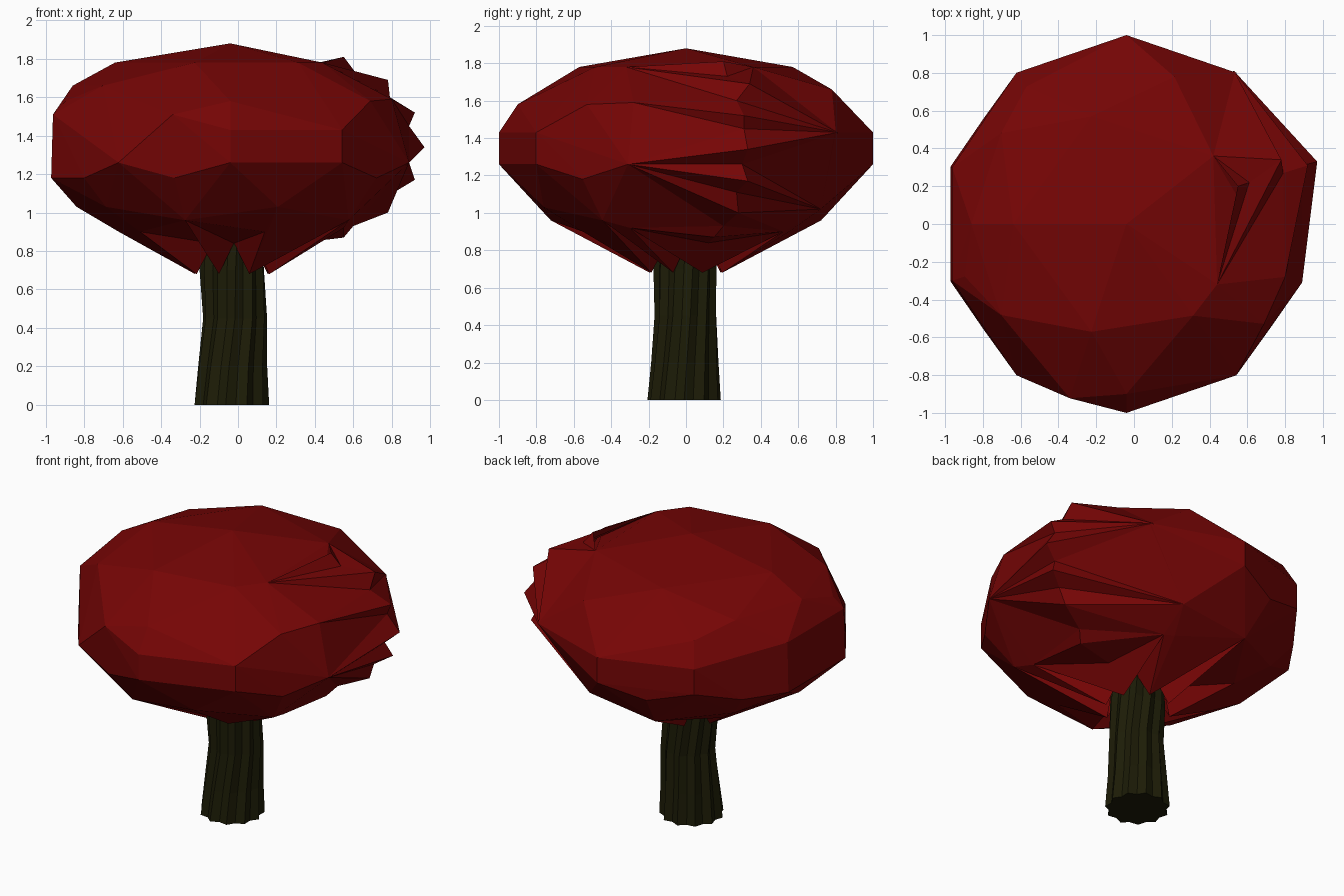
import bpy, bmesh, math
from mathutils import Vector

cube = bpy.data.objects.get("Cube")
if cube:
    bpy.data.objects.remove(cube)


def material(name, rgb):
    m = bpy.data.materials.new(name)
    m.use_nodes = True
    m.diffuse_color = (*rgb, 1)
    m.node_tree.nodes["Principled BSDF"].inputs["Base Color"].default_value = (*rgb, 1)
    return m


def finish(name, bm, mat):
    mesh = bpy.data.meshes.new(name)
    bm.normal_update()
    bm.to_mesh(mesh)
    bm.free()
    mesh.materials.append(mat)
    obj = bpy.data.objects.new(name, mesh)
    bpy.context.collection.objects.link(obj)
    return obj


def polar(cx, cy, r, deg, z):
    a = math.radians(deg)
    return Vector((cx + r * math.cos(a), cy + r * math.sin(a), z))


red = material("dark red leaves", (0.18, 0.0015, 0.0015))
bark = material("dark olive bark", (0.012, 0.0115, 0.002))
CX = -0.04

# Anchors where the pleats on the left side meet the smooth crown
front_top, front_mid = (0.44, -0.32, 1.78), (0.80, -0.28, 1.59)
front_low, front_base = (0.89, -0.31, 1.26), (0.55, -0.30, 0.92)
back_top, back_mid = (0.42, 0.36, 1.78), (0.53, 0.81, 1.43)
back_low, back_base = (0.21, 0.72, 1.02), (0.20, 0.52, 0.90)

# Crown: faceted hull through rings of points (radius, height, angles)
rings = [
    (0.60, 1.78, (108, 180, 252, 306)),
    (0.82, 1.66, (72, 144, 180, 216)),
    (0.90, 1.58, (126, 198, 270, 324)),
    (0.99, 1.43, (54, 126, 306)),
    (0.99, 1.26, (126, 234, 306)),
    (1.00, 1.43, (90, 270)),
    (1.00, 1.26, (90, 270)),
    (0.97, 1.51, (162, 198, 252)),
    (0.98, 1.18, (162, 198)),
    (0.94, 1.18, (252, 216, 144, 108, 324)),
    (0.80, 1.03, (180, 216, 144, 288)),
    (0.76, 0.96, (108, 252, 324)),
    (0.58, 0.90, (72, 108, 144, 180, 216, 252, 288)),
]
bm = bmesh.new()
bm.verts.new((CX, 0, 1.88))
for r, z, angles in rings:
    for a in angles:
        bm.verts.new(polar(CX, 0, r, a, z))
for p in (front_top, front_mid, front_low, front_base, back_top, back_low, back_base):
    bm.verts.new(p)
SPIKES = 8
skirt = [bm.verts.new(polar(-0.03, 0, 0.205, 3 + 180 * i / SPIKES, 0.68))
         for i in range(2 * SPIKES)]
bmesh.ops.convex_hull(bm, input=bm.verts)
bmesh.ops.delete(bm, geom=[v for v in bm.verts if not v.link_faces], context='VERTS')
# Open the underside and pull every other rim point up along the trunk
cap = [f for f in bm.faces if all(v.co.z < 0.69 for v in f.verts)]
bmesh.ops.delete(bm, geom=cap, context='FACES_ONLY')
for v in skirt[::2]:
    if v.is_valid:
        v.co = Vector((-0.03 + (v.co.x + 0.03) * 0.75, v.co.y * 0.75, 0.84))
bmesh.ops.recalc_face_normals(bm, faces=bm.faces)
finish("crown", bm, red)

# Pleats: jagged ridge fanned out to the anchors on both sides
pleats = [
    (front_top, (0.55, 0.20, 1.81), back_top),
    (front_top, (0.61, 0.22, 1.73), back_top),
    (front_top, (0.78, 0.34, 1.69), back_top),
    (front_mid, (0.79, 0.27, 1.60), back_mid),
    (front_mid, (0.92, 0.31, 1.52), back_mid),
    (front_mid, (0.89, 0.31, 1.45), back_mid),
    (front_low, (0.97, 0.33, 1.34), back_mid),
    (front_low, (0.88, 0.30, 1.26), back_low),
    (front_low, (0.92, 0.33, 1.17), back_low),
    (front_low, (0.82, 0.27, 1.11), back_low),
    (front_low, (0.78, 0.28, 1.00), back_low),
    (front_base, (0.60, 0.20, 0.93), back_base),
    (front_base, (0.55, 0.15, 0.87), back_base),
    (front_base, (0.14, 0.10, 0.82), back_base),
]
bm = bmesh.new()
rows = [[bm.verts.new(p) for p in row] for row in pleats]
for upper, lower in zip(rows, rows[1:]):
    for i in (0, 1):
        bm.faces.new((upper[i], lower[i], lower[i + 1], upper[i + 1]))
bmesh.ops.triangulate(bm, faces=bm.faces)
bmesh.ops.remove_doubles(bm, verts=bm.verts, dist=0.0001)
finish("crown_pleats", bm, red)

# Trunk: ribbed column, slightly twisted and bent
RIBS = 11
levels = [(0, -0.036, -0.01, 0.198, 0), (0.2, -0.03, -0.005, 0.182, 3),
          (0.45, -0.015, 0, 0.168, 8), (0.7, -0.03, -0.005, 0.17, 14),
          (0.92, -0.03, 0, 0.16, 18)]
bm = bmesh.new()
loops = []
for z, x, y, r, twist in levels:
    loops.append([bm.verts.new(polar(x, y, r * (0.87 if i % 2 else 1),
                                     twist + 180 * i / RIBS, z))
                  for i in range(2 * RIBS)])
for low, high in zip(loops, loops[1:]):
    for i in range(2 * RIBS):
        j = (i + 1) % (2 * RIBS)
        bm.faces.new((low[i], low[j], high[j], high[i]))
bm.faces.new(loops[0][::-1])
bm.faces.new(loops[-1])
finish("trunk", bm, bark)
